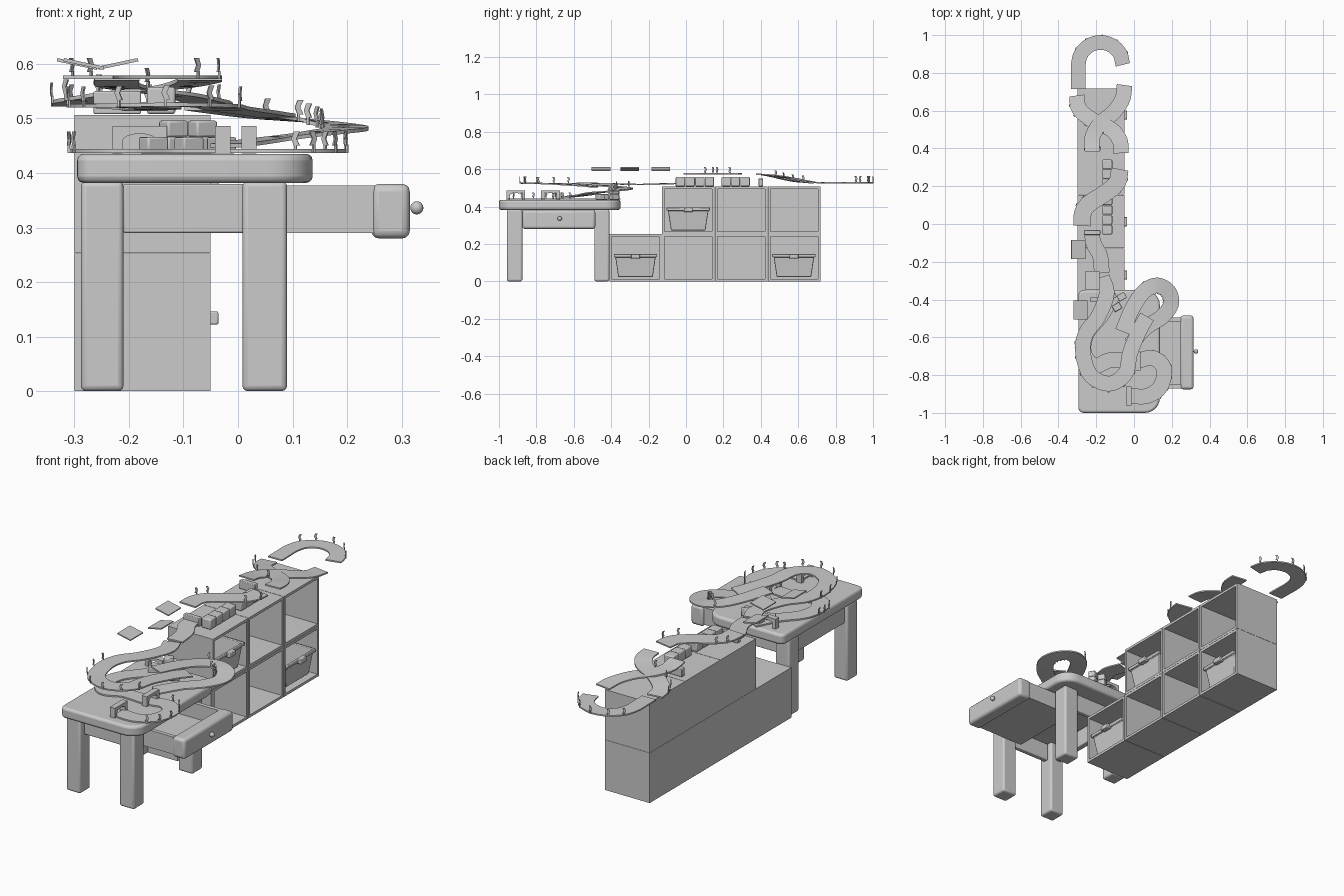
import bpy, bmesh
from math import pi, cos, sin, radians, atan2
from mathutils import Vector, Matrix

if "Cube" in bpy.data.objects:
    bpy.data.objects.remove(bpy.data.objects["Cube"])


def finish(bm, name, bevel=0, segs=3, smooth=False):
    bmesh.ops.recalc_face_normals(bm, faces=bm.faces)
    me = bpy.data.meshes.new(name)
    bm.to_mesh(me)
    bm.free()
    ob = bpy.data.objects.new(name, me)
    bpy.context.collection.objects.link(ob)
    if bevel:
        m = ob.modifiers.new("Bevel", 'BEVEL')
        m.width, m.segments, m.limit_method = bevel, segs, 'ANGLE'
    if bevel or smooth:
        bpy.context.view_layer.objects.active = ob
        bpy.ops.object.select_all(action='DESELECT')
        ob.select_set(True)
        bpy.ops.object.shade_smooth_by_angle(angle=radians(35))
    return ob


def add_box(bm, x, y, z):
    m = Matrix.Translation([(a + b) / 2 for a, b in (x, y, z)]) @ \
        Matrix.Diagonal([b - a for a, b in (x, y, z)] + [1])
    bmesh.ops.create_cube(bm, size=1, matrix=m)


def box(name, x, y, z, bevel=0, segs=3):
    bm = bmesh.new()
    add_box(bm, x, y, z)
    return finish(bm, name, bevel, segs)


def prism(name, pts, height, matrix, bevel=0):
    """Extrude a flat outline along its local z, then place it."""
    bm = bmesh.new()
    f = bm.faces.new([bm.verts.new((px, py, 0)) for px, py in pts])
    r = bmesh.ops.extrude_face_region(bm, geom=[f])
    bmesh.ops.translate(bm, vec=(0, 0, height), verts=[v for v in r['geom'] if isinstance(v, bmesh.types.BMVert)])
    bmesh.ops.transform(bm, matrix=matrix, verts=bm.verts)
    return finish(bm, name, bevel)


def spline(points, steps=10):
    P = [Vector(p) for p in points]
    P = [2 * P[0] - P[1]] + P + [2 * P[-1] - P[-2]]
    out = []
    for i in range(1, len(P) - 2):
        a, b, c, d = P[i - 1:i + 3]
        for k in range(steps):
            t = k / steps
            out.append(0.5 * (2 * b + (c - a) * t + (2 * a - 5 * b + 4 * c - d) * t * t
                              + (3 * b - a - 3 * c + d) * t ** 3))
    return out + [P[-2]]


def chevron(pos, angle):
    pts = [(-.008, .013), (.003, .013), (-.003, 0), (.003, -.013), (-.008, -.013), (-.013, 0)]
    prism("chevron_sign", pts, .003, Matrix.Translation(pos + Vector((0, 0, .026)))
          @ Matrix.Rotation(angle, 4, 'Z') @ Matrix.Rotation(pi / 2, 4, 'X'))
    bm = bmesh.new()
    add_box(bm, (-.008, -.003), (-.002, .002), (0, .015))
    bmesh.ops.transform(bm, matrix=Matrix.Translation(pos) @ Matrix.Rotation(angle, 4, 'Z'), verts=bm.verts)
    finish(bm, "sign_post")


def track(name, points, signs=(), width=.082, th=.007):
    """Ribbon along a spline; signs = (fraction along, side) pairs."""
    path = spline(points)
    bm = bmesh.new()
    rings, frames = [], []
    for i, p in enumerate(path):
        t = path[min(i + 1, len(path) - 1)] - path[max(i - 1, 0)]
        n = Vector((-t.y, t.x, 0)).normalized()
        frames.append((p, n, atan2(t.y, t.x)))
        rings.append([bm.verts.new(p + n * a * width / 2 + Vector((0, 0, b * th)))
                      for a, b in ((-1, 0), (1, 0), (1, 1), (-1, 1))])
    for r, s in zip(rings, rings[1:]):
        for k in range(4):
            bm.faces.new((r[k], r[(k + 1) % 4], s[(k + 1) % 4], s[k]))
    bm.faces.new(rings[0])
    bm.faces.new(rings[-1])
    finish(bm, name, smooth=True)
    for f, side in signs:
        p, n, ang = frames[int(f * (len(frames) - 1))]
        chevron(p + n * side * width * .52, ang)


# Table: rounded top, legs, apron
outline = []
for cx, cy, r, a0 in ((.057, -.43, .08, 0), (-.265, -.38, .03, 90), (-.265, -.97, .03, 180), (.057, -.92, .08, 270)):
    outline += [(cx + r * cos(radians(a0 + k * 15)), cy + r * sin(radians(a0 + k * 15))) for k in range(7)]
prism("table_top", outline, .053, Matrix.Translation((0, 0, .382)), .012)
for x in ((-.288, -.21), (.008, .09)):
    for y in ((-.957, -.875), (-.49, -.41)):
        box("table_leg", x, y, (0, .385), .01)
box("apron_back", (-.27, -.24), (-.88, -.48), (.29, .38), .004)
box("apron_front", (-.21, .01), (-.925, -.90), (.29, .38), .004)
box("apron_rear", (-.21, .01), (-.465, -.44), (.29, .38), .004)

# Drawer pulled out toward +x
bm = bmesh.new()
add_box(bm, (-.015, .25), (-.87, -.495), (.29, .302))
for y in ((-.87, -.85), (-.515, -.495)):
    add_box(bm, (-.015, .25), y, (.29, .377))
add_box(bm, (-.015, .003), (-.85, -.515), (.29, .377))
finish(bm, "drawer_tray")
box("drawer_front", (.245, .315), (-.875, -.485), (.28, .38), .014)
bm = bmesh.new()
bmesh.ops.create_uvsphere(bm, u_segments=16, v_segments=10, radius=.012, matrix=Matrix.Translation((.328, -.675, .336)))
finish(bm, "drawer_knob", smooth=True)

# Cube shelves, open toward +x
W, H, T = .2825, .2535, .013
for row, cols in ((0, range(4)), (1, range(1, 4))):
    for c in cols:
        y0, z0 = -.41 + c * W, row * H
        y1, z1 = y0 + W - .002, z0 + H - .001
        bm = bmesh.new()
        X = (-.30, -.05)
        add_box(bm, X, (y0, y0 + T), (z0, z1))
        add_box(bm, X, (y1 - T, y1), (z0, z1))
        add_box(bm, X, (y0 + T, y1 - T), (z0, z0 + T))
        add_box(bm, X, (y0 + T, y1 - T), (z1 - T, z1))
        add_box(bm, (-.30, -.29), (y0 + T, y1 - T), (z0 + T, z1 - T))
        finish(bm, "shelf_cube")


# Tapered storage bins with rim and latch
def bin_box(yc, z):
    bm = bmesh.new()
    levels = [(.092, .092, 0), (.108, .105, .105), (.116, .113, .105), (.116, .113, .122),
              (.106, .103, .122), (.088, .088, .006)]
    rings = [[bm.verts.new((-.165 + sx * hx, yc + sy * hy, z + h))
              for sx, sy in ((-1, -1), (1, -1), (1, 1), (-1, 1))] for hy, hx, h in levels]
    for r, s in zip(rings, rings[1:]):
        for k in range(4):
            bm.faces.new((r[k], r[(k + 1) % 4], s[(k + 1) % 4], s[k]))
    bm.faces.new(rings[0])
    bm.faces.new(rings[-1])
    finish(bm, "storage_bin", .003, 2)
    box("bin_latch", (-.062, -.036), (yc - .024, yc + .024), (z + .098, z + .122), .003, 2)


bin_box(-.27, .024)
bin_box(.577, .024)
bin_box(.012, .273)

# Upper track on the shelves
arc = [(-.177 + .118 * cos(a), .843 + .118 * sin(a), .523) for a in (pi * (1 - k / 6) for k in range(7))]
track("end_loop", [(-.294, .715, .523), (-.295, .78, .523)] + arc, [(f, 1) for f in (.4, .52, .65, .78, .9)], .077)
track("cross_track_a", [(-.302, .68, .522), (-.29, .61, .53), (-.22, .55, .543), (-.12, .50, .555),
                        (-.075, .44, .565), (-.07, .375, .57)], [(.15, -1), (.25, -1), (.38, -1)])
track("cross_track_b", [(-.05, .735, .522), (-.062, .66, .528), (-.11, .59, .54), (-.18, .53, .55),
                        (-.22, .46, .558), (-.222, .385, .57)], [(.7, 1)])
track("shelf_curve", [(-.075, .29, .572), (-.09, .22, .572), (-.15, .165, .572), (-.235, .11, .572),
                      (-.27, .06, .572), (-.275, -.01, .572)], [(.15, 1), (.28, 1), (.62, -1), (.74, -1)], .092)
track("shelf_to_table_track", [(-.222, -.035, .52), (-.215, -.1, .518), (-.18, -.17, .516), (-.17, -.26, .514)])

# Loose tilted tiles above the shelves
for x, y, tilt in ((-.295, -.135, 12), (-.22, -.30, -12), (-.283, -.455, 12)):
    bm = bmesh.new()
    bmesh.ops.create_cube(bm, size=1, matrix=Matrix.Translation((x, y, .60)) @ Matrix.Rotation(radians(tilt), 4, 'Y')
                          @ Matrix.Diagonal((.075, .10, .006, 1)))
    finish(bm, "loose_tile")

# Raised loop over the table, ending in a hairpin and a descent
track("raised_loop", [(-.17, -.28, .515), (-.145, -.37, .517), (-.19, -.49, .52), (-.255, -.58, .52), (-.27, -.68, .52),
                      (-.23, -.80, .52), (-.13, -.845, .522), (-.045, -.79, .52), (-.02, -.68, .515),
                      (.03, -.56, .508), (.07, -.49, .502)],
      [(f, -1) for f in (.36, .42, .48, .54, .6, .66, .72)])
track("hairpin_descent", [(-.06, -.57, .515), (-.01, -.45, .508), (.05, -.36, .5), (.12, -.325, .493), (.18, -.355, .484), (.197, -.42, .477),
                          (.15, -.49, .47), (.06, -.55, .458), (-.02, -.64, .447)],
      [(f, 1) for f in (.3,)] + [(f, -1) for f in (.36, .44, .52, .58, .65)])
# Low track lying on the table
track("low_left_curve", [(-.11, -.37, .437), (-.17, -.48, .437), (-.25, -.58, .437), (-.265, -.68, .437),
                         (-.21, -.75, .437), (-.12, -.72, .437), (.015, -.725, .437)], [(.42, -1), (.48, -1), (.54, -1)])
track("low_right_curve", [(.015, -.725, .437), (.10, -.71, .437), (.158, -.765, .437), (.14, -.86, .437),
                          (.07, -.91, .437), (-.03, -.91, .437)], [(f, 1) for f in (.2, .3, .4, .5, .6, .7)])

# Arched gates
half = .032
arch = [(-.05, 0), (-half, 0), (-half, .022)] + \
    [(-half * cos(a), .022 + .014 * sin(a)) for a in (pi * k / 8 for k in range(1, 8))] + \
    [(half, .022), (half, 0), (.05, 0), (.05, .05), (-.05, .05)]
for x, y, ang in ((-.028, -.91, 90), (.02, -.725, 90), (-.18, -.40, 0)):
    prism("arch_gate", arch, .028, Matrix.Translation((x, y, .436)) @ Matrix.Rotation(radians(ang), 4, 'Z')
          @ Matrix.Rotation(pi / 2, 4, 'X') @ Matrix.Translation((0, 0, -.014)))

# Building blocks on the shelf and the table
for y in (-.03, .022, .074, .126, .215, .265, .316):
    box("shelf_block", (-.167, -.115), (y - .025, y + .025), (.508, .558), .005, 2)
for y in (-.045, .40):
    box("track_support", (-.265, -.178), (y - .012, y + .012), (.508, .55), .003, 2)
for x, y, z, a in ((-.155, -.455, .436, 30), (-.118, -.38, .436, 30), (-.065, -.385, .436, 30),
                   (-.03, -.46, .436, 30), (-.09, -.44, .436, 30), (-.118, -.38, .466, 30), (-.065, -.385, .466, 30)):
    bm = bmesh.new()
    add_box(bm, (-.022, .022), (-.018, .018), (0, .03))
    bmesh.ops.transform(bm, matrix=Matrix.Translation((x, y, z)) @ Matrix.Rotation(radians(a), 4, 'Z'), verts=bm.verts)
    finish(bm, "table_block", .004, 2)
